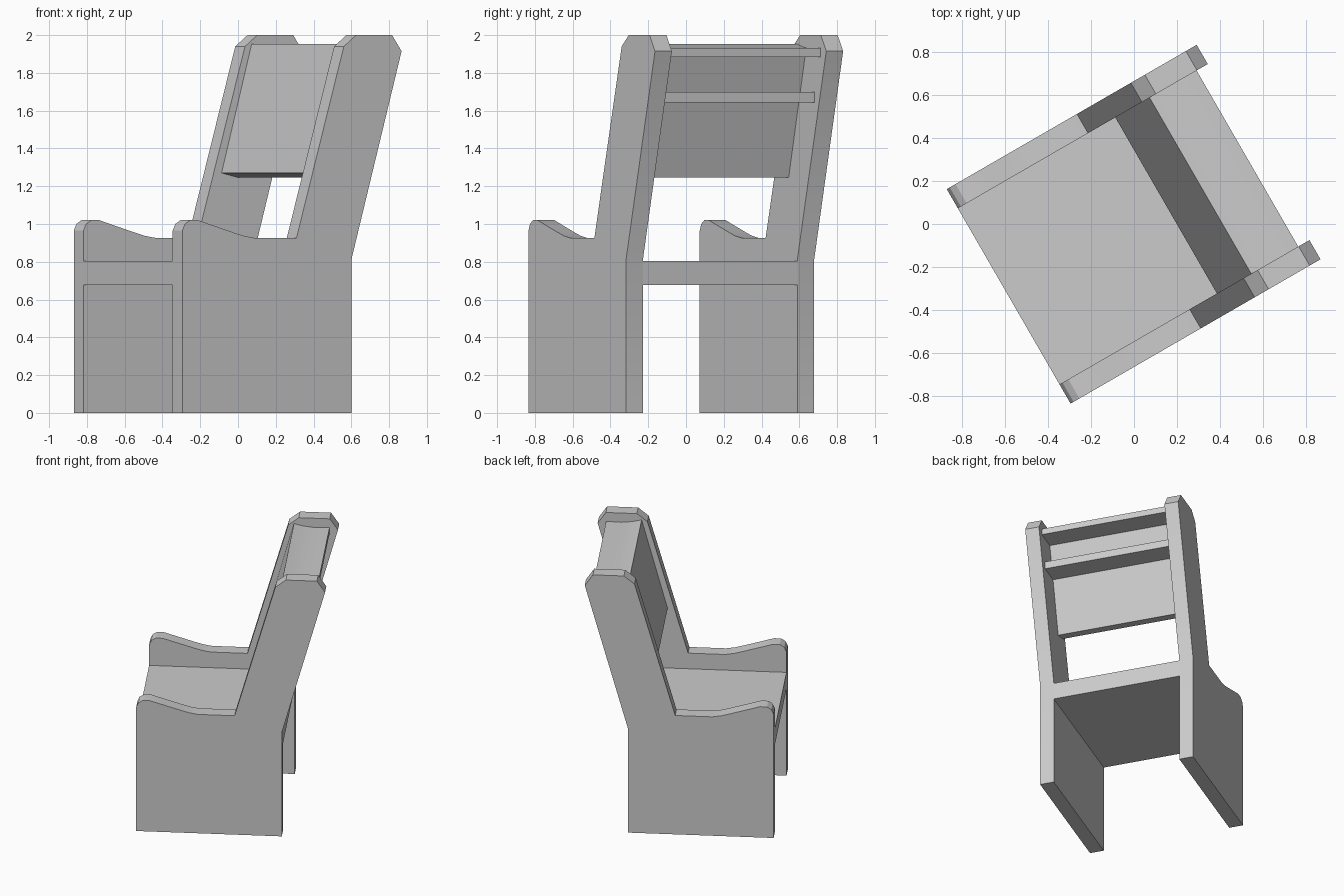
import bpy, bmesh, math

if "Cube" in bpy.data.objects:
    bpy.data.objects.remove(bpy.data.objects["Cube"])

TURN = math.radians(30)      # whole chair is turned about z
INNER, OUTER = 0.472, 0.575  # inner and outer faces of the side panels


def extrude_profile(name, profile, y0, y1):
    """Extrude a (depth, height) outline across the width from y0 to y1."""
    bm = bmesh.new()
    face = bm.faces.new([bm.verts.new((u, y0, z)) for u, z in profile])
    ret = bmesh.ops.extrude_face_region(bm, geom=[face])
    verts = [v for v in ret["geom"] if isinstance(v, bmesh.types.BMVert)]
    bmesh.ops.translate(bm, verts=verts, vec=(0, y1 - y0, 0))
    bmesh.ops.recalc_face_normals(bm, faces=bm.faces)
    mesh = bpy.data.meshes.new(name)
    bm.to_mesh(mesh)
    bm.free()
    ob = bpy.data.objects.new(name, mesh)
    bpy.context.collection.objects.link(ob)
    ob.rotation_euler.z = TURN
    bpy.ops.object.select_all(action='DESELECT')
    ob.select_set(True)
    bpy.context.view_layer.objects.active = ob
    bpy.ops.object.shade_smooth_by_angle(angle=math.radians(20))
    return ob


# Side panels: leg, scooped armrest and raked back post in one outline
side = [(-0.672, 0), (0.361, 0), (0.361, 0.81), (0.668, 1.915), (0.61, 2.0),
        (0.39, 2.0), (0.315, 1.94), (0.026, 0.927), (-0.235, 0.927),
        (-0.30, 0.938), (-0.36, 0.955), (-0.49, 0.994), (-0.575, 1.02),
        (-0.625, 1.02), (-0.656, 1.0), (-0.672, 0.965)]
extrude_profile("right_side_panel", side, -OUTER, -INNER)
extrude_profile("left_side_panel", side, INNER, OUTER)

# Seat board, flush with the front and back of the legs
seat = [(-0.672, 0.678), (0.361, 0.678), (0.361, 0.805), (-0.672, 0.805)]
extrude_profile("seat", seat, -INNER, INNER)

# Backrest board with the top ledge and lower shelf behind it
back = [(0.172, 1.27), (0.27, 1.247), (0.376, 1.642), (0.542, 1.642),
        (0.542, 1.698), (0.392, 1.698), (0.442, 1.885), (0.608, 1.885),
        (0.608, 1.931), (0.50, 1.928), (0.42, 1.937), (0.356, 1.953)]
extrude_profile("backrest", back, -INNER, INNER)
